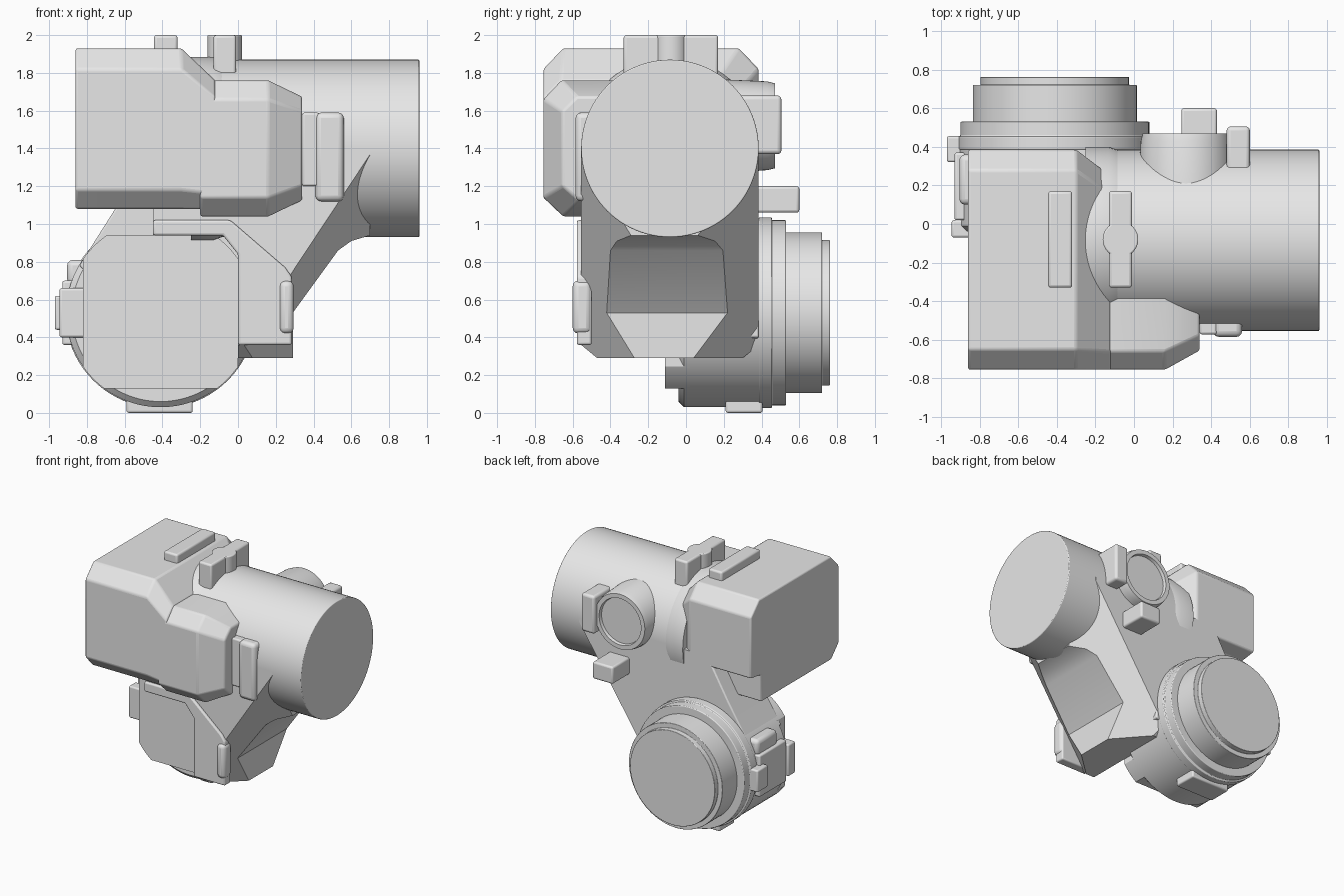
import bpy, bmesh, math
from mathutils import Vector

cube = bpy.data.objects.get("Cube")
if cube:
    bpy.data.objects.remove(cube, do_unlink=True)

grey = bpy.data.materials.new("plain_grey")
grey.use_nodes = True
grey.diffuse_color = (0.8, 0.8, 0.8, 1)
grey.node_tree.nodes["Principled BSDF"].inputs["Base Color"].default_value = (0.8, 0.8, 0.8, 1)

CX, CZ = -0.41, 0.53        # centre of the lens drum
TY, TZ, TR = -0.085, 1.4, 0.47  # tube axis and radius


def finish(name, bm, bevel=0.0):
    bmesh.ops.remove_doubles(bm, verts=bm.verts, dist=1e-5)
    bmesh.ops.recalc_face_normals(bm, faces=bm.faces)
    mesh = bpy.data.meshes.new(name)
    bm.to_mesh(mesh)
    bm.free()
    mesh.materials.append(grey)
    for p in mesh.polygons:
        p.use_smooth = True
    mesh.set_sharp_from_angle(angle=math.radians(28))
    obj = bpy.data.objects.new(name, mesh)
    bpy.context.collection.objects.link(obj)
    if bevel:
        mod = obj.modifiers.new("soft_edges", 'BEVEL')
        mod.width, mod.segments = bevel, 3
        mod.limit_method, mod.angle_limit = 'ANGLE', math.radians(28)
    return obj


def loft(sections, cuts=()):
    """Join matching rings of points, cap both ends, slice by planes."""
    bm = bmesh.new()
    rings = [[bm.verts.new(p) for p in s] for s in sections]
    n = len(rings[0])
    for a, b in zip(rings, rings[1:]):
        for i in range(n):
            bm.faces.new((a[i], a[(i + 1) % n], b[(i + 1) % n], b[i]))
    bm.faces.new(rings[0])
    bm.faces.new(rings[-1][::-1])
    for co, no in cuts:
        geom = bm.verts[:] + bm.edges[:] + bm.faces[:]
        r = bmesh.ops.bisect_plane(bm, geom=geom, plane_co=co, plane_no=no, clear_outer=True)
        edges = [e for e in r["geom_cut"] if isinstance(e, bmesh.types.BMEdge)]
        bmesh.ops.edgeloop_fill(bm, edges=edges)
    return bm


def prism_y(name, pts, y0, y1, bevel=0.0, cuts=()):
    return finish(name, loft([[(x, y, z) for x, z in pts] for y in (y0, y1)], cuts), bevel)


def box(name, x, y, z, bevel=0.012):
    pts = [(x[0], z[0]), (x[1], z[0]), (x[1], z[1]), (x[0], z[1])]
    return prism_y(name, pts, y[0], y[1], bevel)


def circle(r, n=80):
    return [(r * math.cos(2 * math.pi * i / n), r * math.sin(2 * math.pi * i / n)) for i in range(n)]


def turned_y(name, cx, cz, steps, bevel=0.0):
    """Stepped disc along y from (y, radius) pairs."""
    return finish(name, loft([[(cx + a, y, cz + b) for a, b in circle(r)] for y, r in steps]), bevel)


def plane(a, b, c, out):
    a, b, c = map(Vector, (a, b, c))
    n = (b - a).cross(c - a).normalized()
    return a, (n if n.dot(Vector(out)) > 0 else -n)


# Main tube
finish("main_tube", loft([[(x, TY + a, TZ + b) for a, b in circle(TR, 96)] for x in (-0.25, 0.96)]), 0.006)

# Lower body with chamfered slanted wall and base
cuts = []
for y, yin, s in ((-0.555, -0.42, -1), (0.385, 0.22, 1)):
    cuts.append(plane((0.29, yin, 0.53), (0.29, y, 0.75), (0.72, y, 1.4), (1, s, 0)))
    cuts.append(plane((0, y, 0.36), (0.29, y, 0.36), (0, y - s * 0.085, 0.29), (0, s, -1)))
prism_y("lower_body", [(0, 0.29), (0.29, 0.29), (0.29, 0.53), (0.53, 0.86), (0.6, 0.91), (0.7, 0.94),
                       (0.7, 1.4), (-0.45, 1.4), (-0.45, 0.94), (-0.08, 0.94), (0, 0.84)],
        -0.555, 0.385, cuts=cuts)
prism_y("front_skirt", [(0, 0.36), (0.285, 0.36), (0.285, 0.72), (0.25, 0.77), (-0.04, 1.02), (-0.45, 1.02),
                        (-0.45, 0.94), (-0.08, 0.94), (0, 0.84)], -0.578, -0.5, 0.012)
box("corner_strip", (0.22, 0.295), (-0.6, -0.5), (0.42, 0.7), 0.03)
prism_y("rear_body", [(-0.84, 0.78), (-0.65, 1.08), (-0.5, 1.34), (0.1, 1.4), (0.1, 0.4), (-0.4, 0.3)],
        -0.04, 0.385, 0.01)

# Lens drum, stepped lens barrel and flat front panel
turned_y("lens_drum", CX, CZ, [(-0.04, 0.47), (-0.01, 0.5), (0.4, 0.5)])
turned_y("lens_flange", CX, CZ, [(0.385, 0.505), (0.455, 0.505), (0.455, 0.49), (0.53, 0.49)], 0.006)
turned_y("lens_barrel", CX, CZ, [(0.5, 0.425), (0.72, 0.425), (0.72, 0.385), (0.762, 0.385)], 0.004)
panel_cuts = [((-0.82, 0, 0), (-1, 0, 0)), ((0, 0, 0.13), (0, 0, -1)),
              ((0, 0, 0.94), (0, 0, 1)), ((0, 0, 0), (1, 0, 0))]
prism_y("front_panel", [(CX + a, CZ + b) for a, b in circle(0.5)], -0.11, 0.02, 0.0, panel_cuts)
box("bottom_foot", (-0.59, -0.24), (0.21, 0.405), (0, 0.12))

# Clip and pads on the side of the drum
box("side_pad", (-0.93, -0.75), (0.02, 0.37), (0.36, 0.7))
box("side_rib", (-0.945, -0.75), (-0.07, 0.02), (0.4, 0.66))
box("side_catch", (-0.97, -0.8), (0.32, 0.455), (0.44, 0.62))
box("side_step", (-0.905, -0.72), (0.1, 0.36), (0.68, 0.81), 0.03)

# Battery housing: large block with a tapered end
big = [(-0.755, 1.18), (-0.755, 1.82), (-0.65, 1.93), (0.28, 1.93), (0.385, 1.82),
       (0.385, 1.32), (0.25, 1.3), (0.25, 1.08), (-0.66, 1.08)]
big_end = [(-0.755 + (y + 0.755) * 0.88, 1.08 + (z - 1.08) * 0.8) for y, z in big]
finish("large_housing", loft([[(x, y, z) for y, z in s]
                              for x, s in ((-0.86, big), (-0.3, big), (-0.12, big_end))]), 0.012)
small = [(-0.2, 1.04), (-0.65, 1.04), (-0.755, 1.14), (-0.755, 1.66), (-0.66, 1.76), (-0.2, 1.76)]
small_end = [(-0.2 + (y + 0.2) * 0.82, 1.4 + (z - 1.4) * 0.76) for y, z in small]
finish("small_housing", loft([[(x, y, z) for y, z in s]
                              for x, s in ((-0.2, small), (0.16, small), (0.34, small_end))]), 0.012)

# Collar between housing and tube
finish("tube_collar", loft([[(x, TY + a, TZ + b) for a, b in circle(r)]
                            for x, r in ((-0.25, 0.485), (-0.13, 0.485), (-0.08, 0.468))]))

# Top rail and top lever
box("top_rail", (-0.445, -0.32), (-0.33, 0.17), (1.88, 2.0), 0.015)
box("top_lever", (-0.13, -0.01), (-0.33, 0.17), (1.75, 2.0), 0.015)
finish("lever_hub", loft([[(-0.07 + a, -0.08 + b, z) for a, b in circle(0.092, 40)]
                          for z in (1.8, 2.0)]), 0.008)

# Rear dial with a recessed face, its lever and the stop block
turned_y("rear_dial", 0.27, 1.52, [(0.1, 0.25), (0.43, 0.235), (0.47, 0.225), (0.47, 0.19), (0.445, 0.185)])
box("dial_lever", (0.48, 0.6), (0.2, 0.505), (1.37, 1.68), 0.02)
box("stop_block", (0.245, 0.43), (0.3, 0.6), (1.06, 1.2), 0.015)

# Front latch
box("latch_base", (0.34, 0.43), (-0.572, -0.45), (1.2, 1.59))
box("latch_plate", (0.41, 0.56), (-0.585, -0.4), (1.12, 1.59), 0.03)
